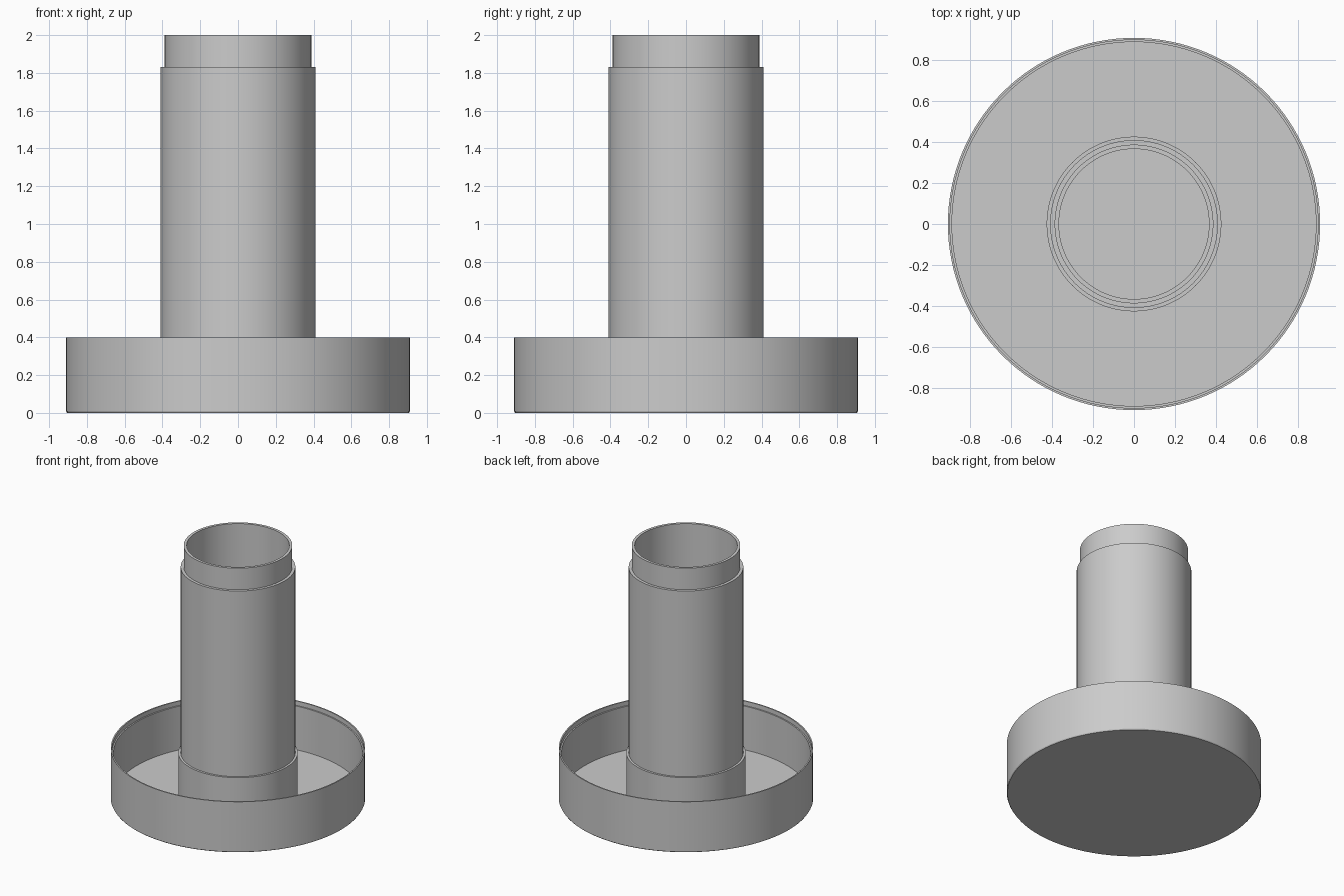
import bpy, bmesh, math

cube = bpy.data.objects.get("Cube")
if cube:
    bpy.data.objects.remove(cube, do_unlink=True)

SEGMENTS = 128

grey = bpy.data.materials.new("light_grey")
grey.use_nodes = True
colour = (0.6, 0.6, 0.6, 1)
grey.diffuse_color = colour
grey.node_tree.nodes["Principled BSDF"].inputs["Base Color"].default_value = colour


def lathe(name, profile):
    """Revolve a (radius, height) profile about the z axis."""
    bm = bmesh.new()
    verts = [bm.verts.new((r, 0, z)) for r, z in profile]
    edges = [bm.edges.new(pair) for pair in zip(verts, verts[1:])]
    bmesh.ops.spin(bm, geom=verts + edges, cent=(0, 0, 0), axis=(0, 0, 1),
                   angle=math.tau, steps=SEGMENTS, use_merge=False)
    bmesh.ops.remove_doubles(bm, verts=bm.verts, dist=0.0001)
    # Profiles run anticlockwise around the solid: make faces point outward
    bm.normal_update()
    lowest = min(bm.faces, key=lambda f: f.calc_center_median().z)
    bmesh.ops.recalc_face_normals(bm, faces=bm.faces)
    bm.normal_update()
    if name == "base_dish" and lowest.normal.z > 0:
        bmesh.ops.reverse_faces(bm, faces=bm.faces)
    if name == "hollow_column":
        top = max(bm.faces, key=lambda f: f.calc_center_median().z)
        if top.normal.z < 0:
            bmesh.ops.reverse_faces(bm, faces=bm.faces)
    mesh = bpy.data.meshes.new(name)
    bm.to_mesh(mesh)
    bm.free()
    mesh.materials.append(grey)
    obj = bpy.data.objects.new(name, mesh)
    bpy.context.collection.objects.link(obj)
    bpy.ops.object.select_all(action='DESELECT')
    obj.select_set(True)
    bpy.context.view_layer.objects.active = obj
    bpy.ops.object.shade_smooth_by_angle(angle=math.radians(30))
    return obj


FLOOR = 0.02        # top of the dish floor
LEDGE = 0.365       # height shared by the rim step and the collar
COLLAR = 0.427      # collar radius

# Shallow dish with a stepped rim, its floor ending at the collar
lathe("base_dish", [
    (0, 0), (0.905, 0), (0.91, 0.008), (0.91, 0.4), (0.9, 0.4),
    (0.9, LEDGE), (0.89, LEDGE), (0.89, FLOOR), (COLLAR, FLOOR),
])

# Collar, tube, narrower neck and hollow inside
lathe("hollow_column", [
    (COLLAR, FLOOR), (COLLAR, LEDGE), (0.41, LEDGE), (0.41, 1.83),
    (0.388, 1.83), (0.388, 2), (0.367, 2), (0.367, FLOOR), (0, FLOOR),
])
